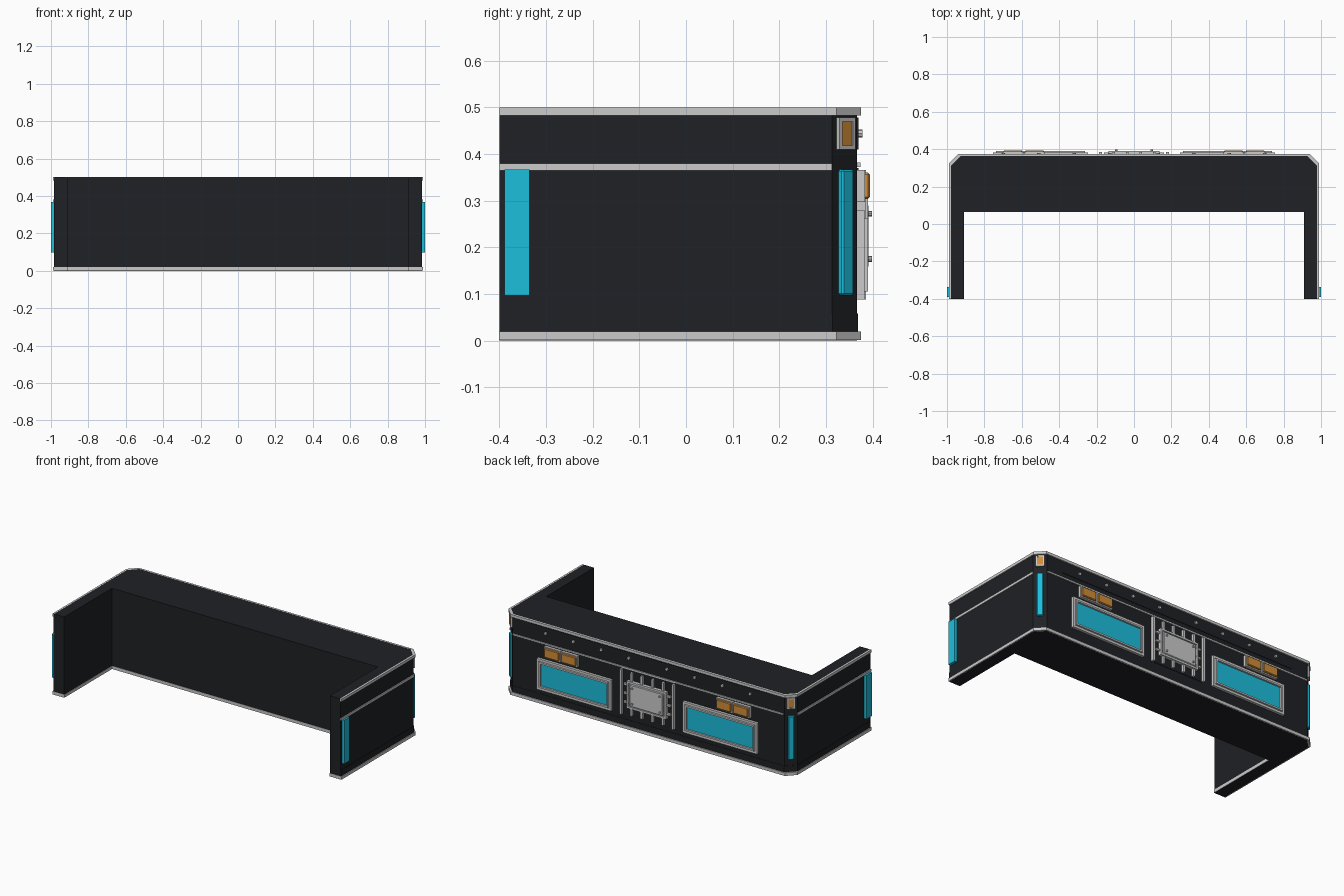
import bpy, bmesh, math
from mathutils import Matrix, Vector

if "Cube" in bpy.data.objects:
    bpy.data.objects.remove(bpy.data.objects["Cube"])


def material(name, rgb):
    m = bpy.data.materials.new(name)
    m.diffuse_color = (*rgb, 1)
    m.use_nodes = True
    m.node_tree.nodes["Principled BSDF"].inputs["Base Color"].default_value = m.diffuse_color
    return m


BLACK = material("black_paint", (0.014, 0.015, 0.018))
CYAN = material("cyan_glow", (0.012, 0.52, 0.72))
AMBER = material("amber_lens", (0.65, 0.27, 0.04))


def finish(name, bm, mat):
    bmesh.ops.recalc_face_normals(bm, faces=bm.faces)
    me = bpy.data.meshes.new(name)
    bm.to_mesh(me)
    bm.free()
    ob = bpy.data.objects.new(name, me)
    bpy.context.collection.objects.link(ob)
    if mat:
        me.materials.append(mat)
    return ob


def prism(name, pts, z0, z1, mat=None):
    bm = bmesh.new()
    f = bm.faces.new([bm.verts.new((x, y, z0)) for x, y in pts])
    r = bmesh.ops.extrude_face_region(bm, geom=[f])
    bmesh.ops.translate(bm, vec=(0, 0, z1 - z0),
                        verts=[v for v in r["geom"] if isinstance(v, bmesh.types.BMVert)])
    return finish(name, bm, mat)


def box(name, x, y, z, mat=None, bevel=0.0, turn=None):
    """Box from (min, max) ranges; turn = (angle, position) places it around z."""
    bm = bmesh.new()
    bmesh.ops.create_cube(bm, size=1)
    for v in bm.verts:
        v.co = Vector([(a + b) / 2 + c * (b - a) for (a, b), c in zip((x, y, z), v.co)])
    if bevel:
        bmesh.ops.bevel(bm, geom=bm.edges[:], offset=bevel, segments=1, affect='EDGES')
    if turn:
        bm.transform(Matrix.Translation((*turn[1], 0)) @ Matrix.Rotation(turn[0], 4, 'Z'))
    return finish(name, bm, mat)


def frame(name, x, z, y, w, turn=None):
    """Four bars around a rectangle on the back face."""
    for tag, xr, zr in (("top", x, (z[1] - w, z[1])), ("bottom", x, (z[0], z[0] + w)),
                        ("side_a", (x[0], x[0] + w), (z[0] + w, z[1] - w)),
                        ("side_b", (x[1] - w, x[1]), (z[0] + w, z[1] - w))):
        box(f"{name}_{tag}", xr, y, zr, None, 0, turn)


def bolt(name, x, y, z, r=0.008, depth=0.012):
    bm = bmesh.new()
    m = Matrix.Translation((x, y, z)) @ Matrix.Rotation(math.pi / 2, 4, 'X')
    bmesh.ops.create_cone(bm, cap_ends=True, segments=8, radius1=r, radius2=r,
                          depth=depth, matrix=m)
    finish(name, bm, None)


def mirror(pts):
    return pts + [(-x, y) for x, y in reversed(pts)]


# U-shaped main body with chamfered rear corners
outer = [(0.983, -0.4), (0.983, 0.313), (0.93, 0.367)]
inner = [(0.91, -0.4), (0.91, 0.067)]
prism("main_body", mirror(outer) + [(-x, y) for x, y in inner] + inner[::-1], 0, 0.4995, BLACK)

# Bottom trim plate, also visible on the inside
rim = [(0.99, -0.401), (0.99, 0.323), (0.94, 0.375)]
inside = [(0.908, -0.401), (0.908, 0.065)]
prism("bottom_trim", mirror(rim) + [(-x, y) for x, y in inside] + inside[::-1], 0.001, 0.02)

# Outer trim strips and kick band
core = [(0.979, -0.4), (0.979, 0.311), (0.928, 0.363)]


def strip(name, out, z0, z1, mat=None):
    a, b = mirror(out), mirror(core)
    prism(name, a + b[::-1], z0, z1, mat)


strip("top_trim", [(0.99, -0.4), (0.99, 0.323), (0.94, 0.375)], 0.483, 0.5)
strip("kick_band", [(0.985, -0.4), (0.985, 0.314), (0.931, 0.369)], 0.02, 0.058, BLACK)
box("rear_mid_trim", (-0.925, 0.925), (0.36, 0.374), (0.372, 0.382))

# Bolted upper rear band
box("upper_band", (-0.82, 0.82), (0.36, 0.370), (0.41, 0.478), BLACK)
for i, x in enumerate((0.13, 0.32, 0.51, 0.70)):
    for s in (-1, 1):
        bolt(f"band_bolt_{i}_{s}", s * x, 0.372, 0.444, 0.009, 0.013)

for s, side in ((-1, "left"), (1, "right")):
    def span(a, b):
        return tuple(sorted((s * a, s * b)))

    # Side strip and side marker light
    box(f"{side}_mid_trim", span(0.975, 0.989), (-0.4, 0.313), (0.365, 0.38))
    box(f"{side}_marker_light", span(0.975, 1.0), (-0.389, -0.336), (0.097, 0.367), CYAN)

    # Corner lights on the chamfer
    turn = (-s * math.pi / 4, (s * 0.9565, 0.340))
    box(f"{side}_corner_light", (-0.018, 0.018), (-0.01, 0.012), (0.097, 0.367), CYAN, 0.004, turn)
    frame(f"{side}_corner_frame", (-0.024, 0.024), (0.41, 0.478), (-0.01, 0.009), 0.008, turn)
    box(f"{side}_corner_amber", (-0.016, 0.016), (-0.01, 0.006), (0.418, 0.470), AMBER, 0, turn)

    # Large rear window with stepped frame
    frame(f"{side}_window_frame", span(0.245, 0.755), (0.088, 0.28), (0.36, 0.383), 0.014)
    frame(f"{side}_window_inner_frame", span(0.263, 0.737), (0.105, 0.263), (0.36, 0.390), 0.010)
    box(f"{side}_window_backing", span(0.25, 0.75), (0.36, 0.371), (0.095, 0.275), BLACK)
    box(f"{side}_window_glass", span(0.273, 0.727), (0.36, 0.379), (0.115, 0.253), CYAN)

    # Twin amber lamps
    for i, x in enumerate((0.475, 0.592)):
        box(f"{side}_lamp_housing_{i}", span(x, x + 0.112), (0.36, 0.384), (0.297, 0.366))
        box(f"{side}_amber_lamp_{i}", span(x + 0.006, x + 0.106), (0.37, 0.394),
            (0.304, 0.360), AMBER, 0.004)

    # Centre grille posts and bars
    box(f"{side}_grille_post", span(0.172, 0.186), (0.36, 0.386), (0.088, 0.366))
    for i, x in enumerate((0.037, 0.108)):
        box(f"{side}_grille_bar_{i}", span(x - 0.007, x + 0.007), (0.36, 0.385), (0.095, 0.36))

# Centre grille backing, rails and plate
box("grille_backing", (-0.185, 0.185), (0.36, 0.370), (0.088, 0.37), BLACK)
for i, z in enumerate((0.17, 0.225, 0.28)):
    box(f"grille_rail_{i}", (-0.16, 0.16), (0.36, 0.382), (z - 0.006, z + 0.006))
frame("plate_frame", (-0.135, 0.135), (0.14, 0.308), (0.37, 0.390), 0.012)
box("centre_plate", (-0.115, 0.115), (0.37, 0.391), (0.155, 0.293), None, 0.004)
for x in (-0.095, 0.095):
    for z in (0.175, 0.272):
        bolt(f"plate_bolt_{x}_{z}", x, 0.393, z, 0.006, 0.012)
